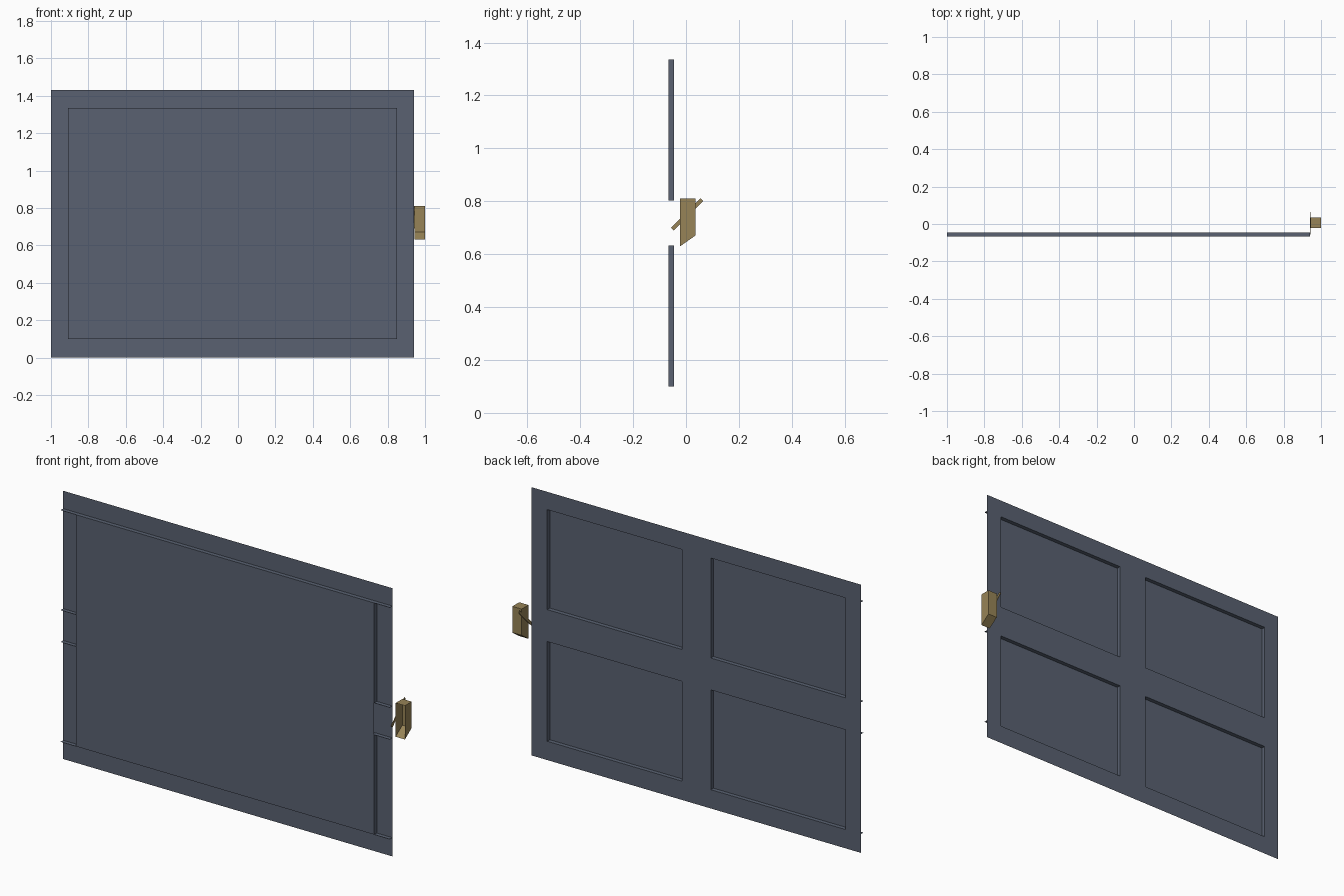
import bpy, math

if "Cube" in bpy.data.objects:
    bpy.data.objects.remove(bpy.data.objects["Cube"])

def material(name, rgb):
    m = bpy.data.materials.new(name)
    m.diffuse_color = (*rgb, 1)
    m.use_nodes = True
    m.node_tree.nodes["Principled BSDF"].inputs["Base Color"].default_value = m.diffuse_color
    return m

SLATE = material("slate", (0.10, 0.12, 0.165))
BRASS = material("tan", (0.31, 0.23, 0.095))

def mesh_object(name, verts, faces, mat):
    me = bpy.data.meshes.new(name)
    me.from_pydata(verts, [], faces)
    me.materials.append(mat)
    ob = bpy.data.objects.new(name, me)
    bpy.context.collection.objects.link(ob)
    return ob

FRONT, BACK = -0.067, -0.045
XS = [-1.0, -0.91, -0.115, 0.055, 0.85, 0.942]
ZS = [0.0, 0.10, 0.632, 0.802, 1.335, 1.43]

# Thin rear frame: a grid sheet with four window openings
verts = [(x, BACK, z) for z in ZS for x in XS]
faces = []
for j in range(5):
    for i in range(5):
        if i in (1, 3) and j in (1, 3):
            continue
        a = j * 6 + i
        faces.append((a + 1, a, a + 6, a + 7))
mesh_object("frame_sheet", verts, faces, SLATE)

# Single front sheet closing the windows
mesh_object("front_panel",
            [(XS[1], FRONT, ZS[1]), (XS[4], FRONT, ZS[1]),
             (XS[4], FRONT, ZS[4]), (XS[1], FRONT, ZS[4])],
            [(0, 1, 2, 3)], SLATE)

# Horizontal ribs run the full width
for k, z in enumerate(ZS[1:5]):
    mesh_object(f"horizontal_rib_{k}",
                [(XS[0], FRONT, z), (XS[5], FRONT, z),
                 (XS[5], BACK, z), (XS[0], BACK, z)],
                [(0, 1, 2, 3)], SLATE)

# Vertical ribs stand only beside the windows
for i, x in enumerate(XS[1:5]):
    for j in (1, 3):
        mesh_object(f"vertical_rib_{i}_{j}",
                    [(x, FRONT, ZS[j]), (x, BACK, ZS[j]),
                     (x, BACK, ZS[j + 1]), (x, FRONT, ZS[j + 1])],
                    [(0, 1, 2, 3)], SLATE)

# Latch housing: open at the front, sloping bottom
profile = [(-0.022, 0.81), (0.035, 0.81), (0.035, 0.67), (-0.022, 0.63)]
verts = [(x, y, z) for x in (0.945, 1.0) for y, z in profile]
mesh_object("latch_housing", verts,
            [(0, 1, 2, 3), (7, 6, 5, 4), (0, 4, 5, 1), (1, 5, 6, 2), (2, 6, 7, 3)], BRASS)

# Tilted latch bar beside the housing
bpy.ops.mesh.primitive_cube_add(size=1, location=(0.943, 0.004, 0.75))
bar = bpy.context.object
bar.name = "latch_bar"
bar.scale = (0.003, 0.158, 0.014)
bar.rotation_euler.x = math.radians(45)
bar.data.materials.append(BRASS)
